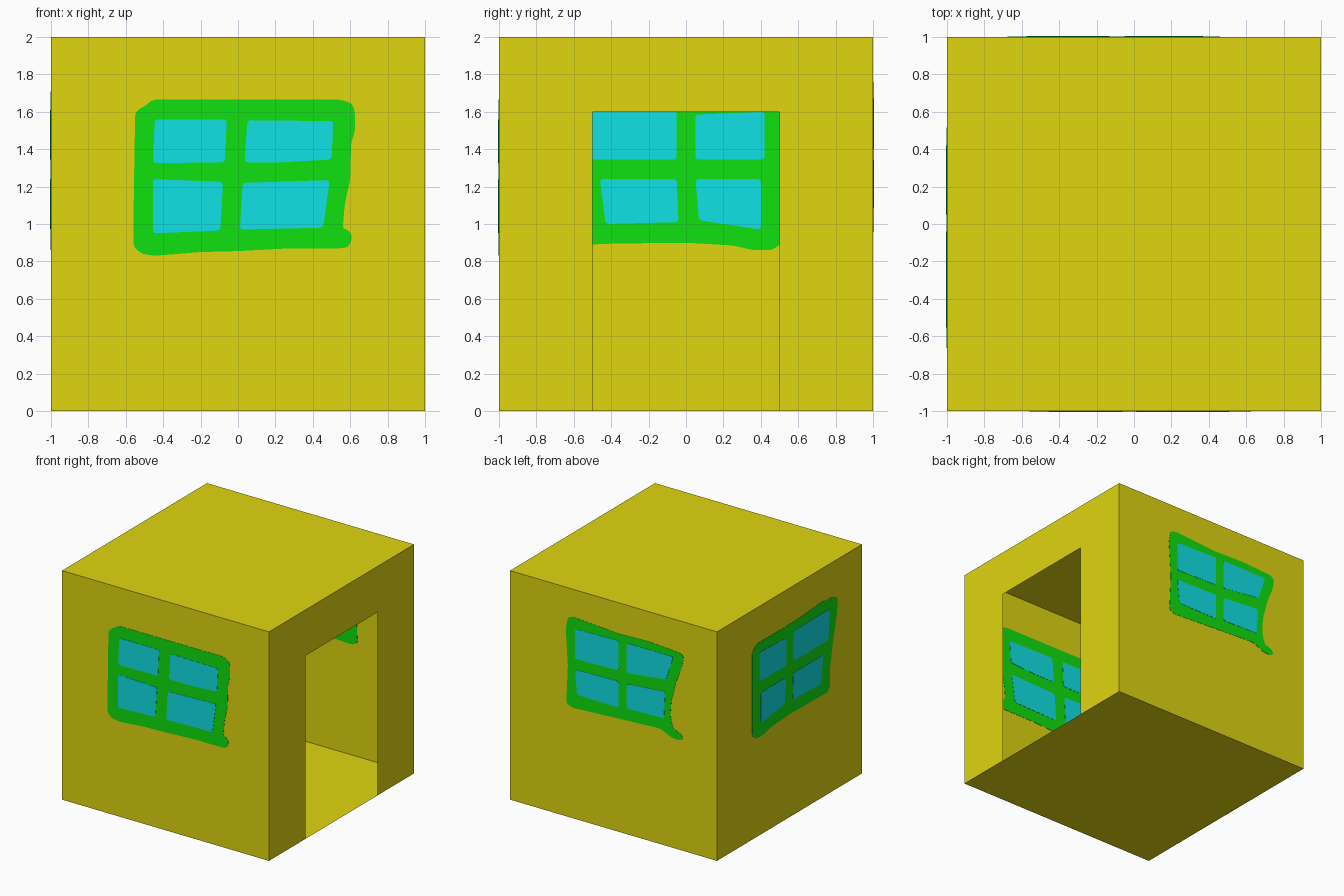
import bpy, bmesh, math
from mathutils import Matrix, Vector

if "Cube" in bpy.data.objects:
    bpy.data.objects.remove(bpy.data.objects["Cube"])


def material(name, rgb):
    m = bpy.data.materials.new(name)
    m.diffuse_color = (*rgb, 1)
    m.use_nodes = True
    m.node_tree.nodes["Principled BSDF"].inputs["Base Color"].default_value = m.diffuse_color
    return m


YELLOW = material("yellow wall", (0.74, 0.67, 0.005))
GREEN = material("green frame", (0.005, 0.75, 0.005))
CYAN = material("cyan glass", (0.005, 0.75, 0.78))


def sheet(name, points, mat, matrix, thickness=0):
    """Flat polygon, optionally thickened evenly to both sides."""
    bm = bmesh.new()
    bm.faces.new([bm.verts.new(matrix @ Vector(p)) for p in points])
    mesh = bpy.data.meshes.new(name)
    bm.to_mesh(mesh)
    bm.free()
    mesh.materials.append(mat)
    ob = bpy.data.objects.new(name, mesh)
    bpy.context.collection.objects.link(ob)
    if thickness:
        mod = ob.modifiers.new("thickness", 'SOLIDIFY')
        mod.thickness = thickness
        mod.offset = 0
    return ob


def rounded(points, r):
    """Replace every corner by a short curve."""
    out = []
    n = len(points)
    for i in range(n):
        p = Vector(points[i])
        ends = []
        for q in (Vector(points[i - 1]), Vector(points[(i + 1) % n])):
            d = q - p
            ends.append(p + d.normalized() * min(r, d.length * 0.45))
        for t in (0, 0.33, 0.67, 1):
            out.append(ends[0] * (1 - t) ** 2 + p * 2 * t * (1 - t) + ends[1] * t * t)
    return out


def side(degrees):
    return Matrix.Rotation(math.radians(degrees), 4, 'Z')


# Walls: u runs left to right seen from outside, on the plane y = -1
SIDES = {"front": 0, "right": 90, "back": 180, "left": -90}
square = [(-1, 0), (1, 0), (1, 2), (-1, 2)]
doorway = [(-1, 0), (-.5, 0), (-.5, 1.6), (.5, 1.6), (.5, 0), (1, 0), (1, 2), (-1, 2)]
for name, angle in SIDES.items():
    outline = doorway if name == "right" else square
    sheet(name + "_wall", [(u, -1, z) for u, z in outline], YELLOW, side(angle))

# Floor and roof
corners = [(-1, -1), (1, -1), (1, 1), (-1, 1)]
sheet("roof", [(x, y, 2) for x, y in corners], YELLOW, Matrix())
sheet("floor", [(x, y, 0) for x, y in reversed(corners)], YELLOW, Matrix())


def window(name, frame, panes):
    m = side(SIDES[name])
    sheet(name + "_window_frame", [(u, -1, z) for u, z in rounded(frame, .025)],
          GREEN, m, .004)
    for i, pane in enumerate(panes):
        sheet(f"{name}_window_pane_{i + 1}", [(u, -1, z) for u, z in rounded(pane, .02)],
              CYAN, m, .008)


# Hand-drawn wobbly windows, visible from both sides of the wall
window("front",
       [(-.46, 1.665), (.55, 1.665), (.61, 1.645), (.625, 1.6), (.625, 1.49), (.605, 1.44),
        (.6, 1.24), (.57, 1.1), (.56, .975), (.595, .965), (.61, .93), (.595, .88),
        (.56, .87), (.28, .87), (0, .855), (-.2, .85), (-.445, .83), (-.515, .84),
        (-.56, .88), (-.56, .96), (-.55, 1.59), (-.53, 1.615), (-.49, 1.635)],
       [[(-.445, 1.56), (-.06, 1.56), (-.07, 1.33), (-.455, 1.325)],
        [(.05, 1.555), (.51, 1.55), (.5, 1.345), (.24, 1.33), (.035, 1.33)],
        [(-.455, 1.24), (-.08, 1.225), (-.095, .965), (-.455, .95)],
        [(.025, 1.22), (.49, 1.235), (.455, .98), (.01, .97)]])

window("back",
       [(-.44, 1.745), (-.39, 1.76), (.04, 1.73), (.35, 1.74), (.65, 1.72), (.68, 1.69),
        (.66, 1.59), (.605, 1.455), (.56, 1.28), (.55, 1.15), (.575, 1.045), (.66, 1.01),
        (.67, .975), (.64, .955), (.565, .96), (.45, 1.01), (.06, .99), (-.4, .965),
        (-.455, .99), (-.44, 1.32), (-.46, 1.63)],
       [[(-.37, 1.66), (.05, 1.67), (.05, 1.41), (-.37, 1.4)],
        [(.13, 1.67), (.58, 1.67), (.51, 1.455), (.13, 1.41)],
        [(-.37, 1.305), (.05, 1.315), (.05, 1.085), (-.35, 1.09)],
        [(.13, 1.315), (.5, 1.345), (.49, 1.11), (.13, 1.1)]])

window("left",
       [(-.45, 1.685), (.08, 1.685), (.43, 1.71), (.57, 1.7), (.65, 1.675), (.665, 1.65),
        (.65, 1.52), (.6, 1.32), (.556, 1.09), (.556, .925), (.515, .89), (.4, .895),
        (0, .9), (-.25, .885), (-.36, .86), (-.46, .86), (-.515, .9), (-.515, 1.64)],
       [[(-.42, 1.6), (-.05, 1.585), (-.05, 1.345), (-.42, 1.345)],
        [(.05, 1.605), (.555, 1.61), (.53, 1.345), (.05, 1.345)],
        [(-.4, 1.24), (-.05, 1.24), (-.07, 1.02), (-.4, .97)],
        [(.05, 1.24), (.46, 1.24), (.43, 1.0), (.04, 1.01)]])
